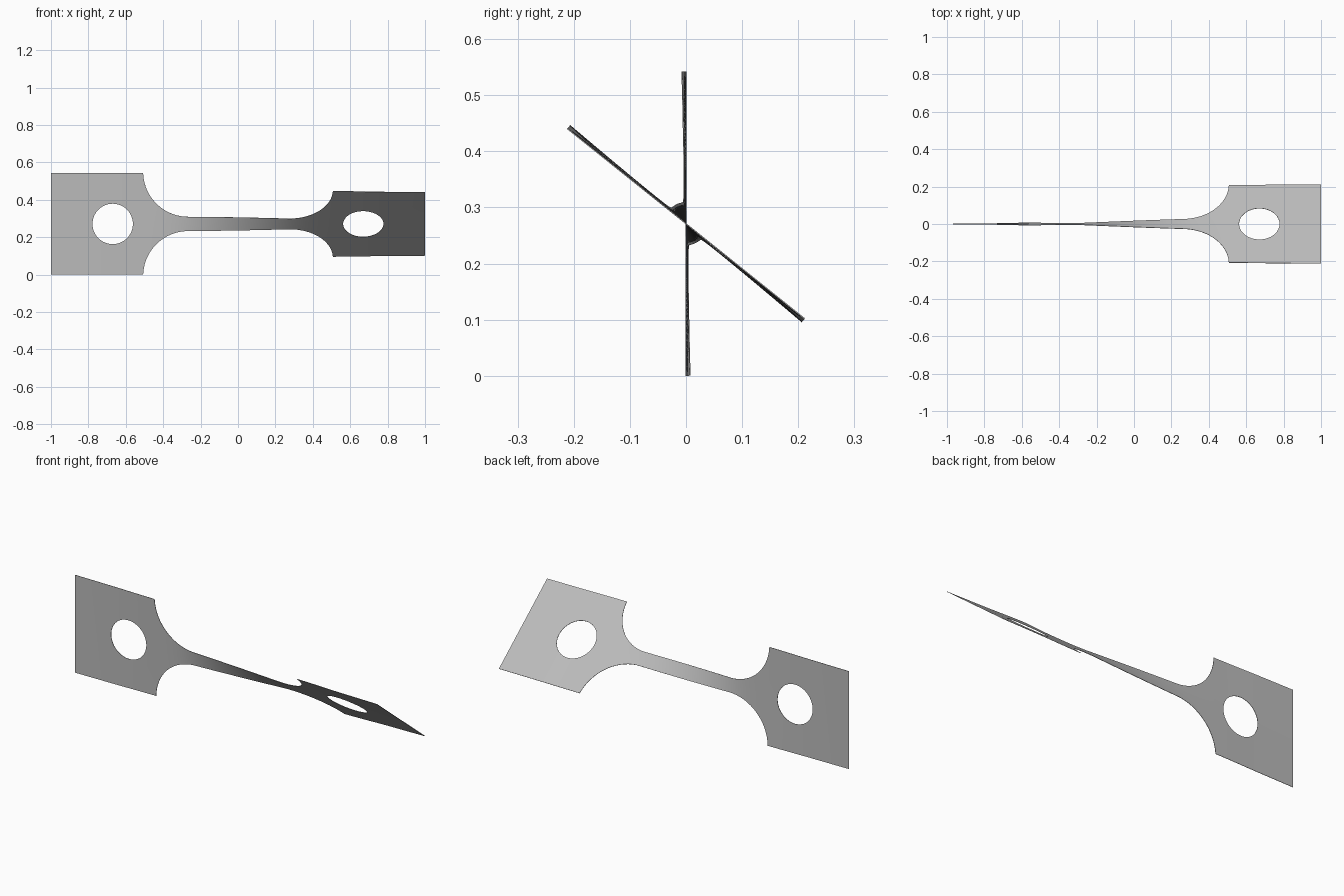
import bpy, bmesh
from math import sqrt, sin, cos, pi, radians

cube = bpy.data.objects.get("Cube")
if cube:
    bpy.data.objects.remove(cube, do_unlink=True)

HALF_TAB = 0.271       # half width of the grip tabs
HALF_GAUGE = 0.0385    # half width of the narrow middle
FILLET_START = 0.267
FILLET_R = 0.24
TAB_START = 0.507
HOLE_X, HOLE_R = 0.67, 0.108
TWIST = radians(51.3)  # total twist from one end to the other
THICKNESS = 0.002


def outer(x):
    """Half width of the outline at x."""
    s = abs(x) - FILLET_START
    if s <= 0:
        return HALF_GAUGE
    if abs(x) >= TAB_START:
        return HALF_TAB
    rise = FILLET_R - sqrt(max(FILLET_R ** 2 - s ** 2, 0))
    return min(HALF_TAB, HALF_GAUGE + rise)


def inner(x):
    """Half height of the hole at x, zero away from the holes."""
    d = abs(x) - HOLE_X
    return sqrt(max(HOLE_R ** 2 - d ** 2, 0))


# Stations along the right half, denser around the curves, then mirrored
half = [FILLET_START * i / 24 for i in range(24)]
half += [FILLET_START + (TAB_START - FILLET_START) * sin(pi / 2 * i / 24) for i in range(25)]
half += [HOLE_X - HOLE_R * cos(pi * i / 32) for i in range(33)]
half += [HOLE_X + HOLE_R + (1 - HOLE_X - HOLE_R) * i / 6 for i in range(1, 7)]
stations = [-x for x in reversed(half[1:])] + half

# Twist builds up fastest where the strip is narrow
angles = [0.0]
for a, b in zip(stations, stations[1:]):
    mid = (a + b) / 2
    angles.append(angles[-1] + (b - a) * (outer(mid) - inner(mid)) ** -1.75)
angles = [a * TWIST / angles[-1] for a in angles]

# Twisted strip, upper and lower halves joined along the centre line
bm = bmesh.new()
for side in (1, -1):
    previous = None
    for x, angle in zip(stations, angles):
        pair = []
        for h in (inner(x), outer(x)):
            r = side * h
            pair.append(bm.verts.new((x, -r * sin(angle), HALF_TAB + r * cos(angle))))
        if previous:
            quad = [previous[0], pair[0], pair[1], previous[1]]
            bm.faces.new(quad if side > 0 else quad[::-1])
        previous = pair
bmesh.ops.remove_doubles(bm, verts=bm.verts, dist=0.00001)
mesh = bpy.data.meshes.new("twisted_test_strip")
bm.to_mesh(mesh)
bm.free()
strip = bpy.data.objects.new("twisted_test_strip", mesh)
bpy.context.collection.objects.link(strip)

# Plain grey metal
grey = bpy.data.materials.new("grey_metal")
grey.use_nodes = True
colour = (0.5, 0.5, 0.5, 1)
grey.diffuse_color = colour
grey.node_tree.nodes["Principled BSDF"].inputs["Base Color"].default_value = colour
mesh.materials.append(grey)

# Sheet thickness and smooth shading with crisp rims
bpy.ops.object.select_all(action="DESELECT")
strip.select_set(True)
bpy.context.view_layer.objects.active = strip
solid = strip.modifiers.new("thickness", "SOLIDIFY")
solid.thickness = THICKNESS
solid.offset = 0
bpy.ops.object.modifier_apply(modifier=solid.name)
bpy.ops.object.shade_smooth_by_angle(angle=radians(30))
